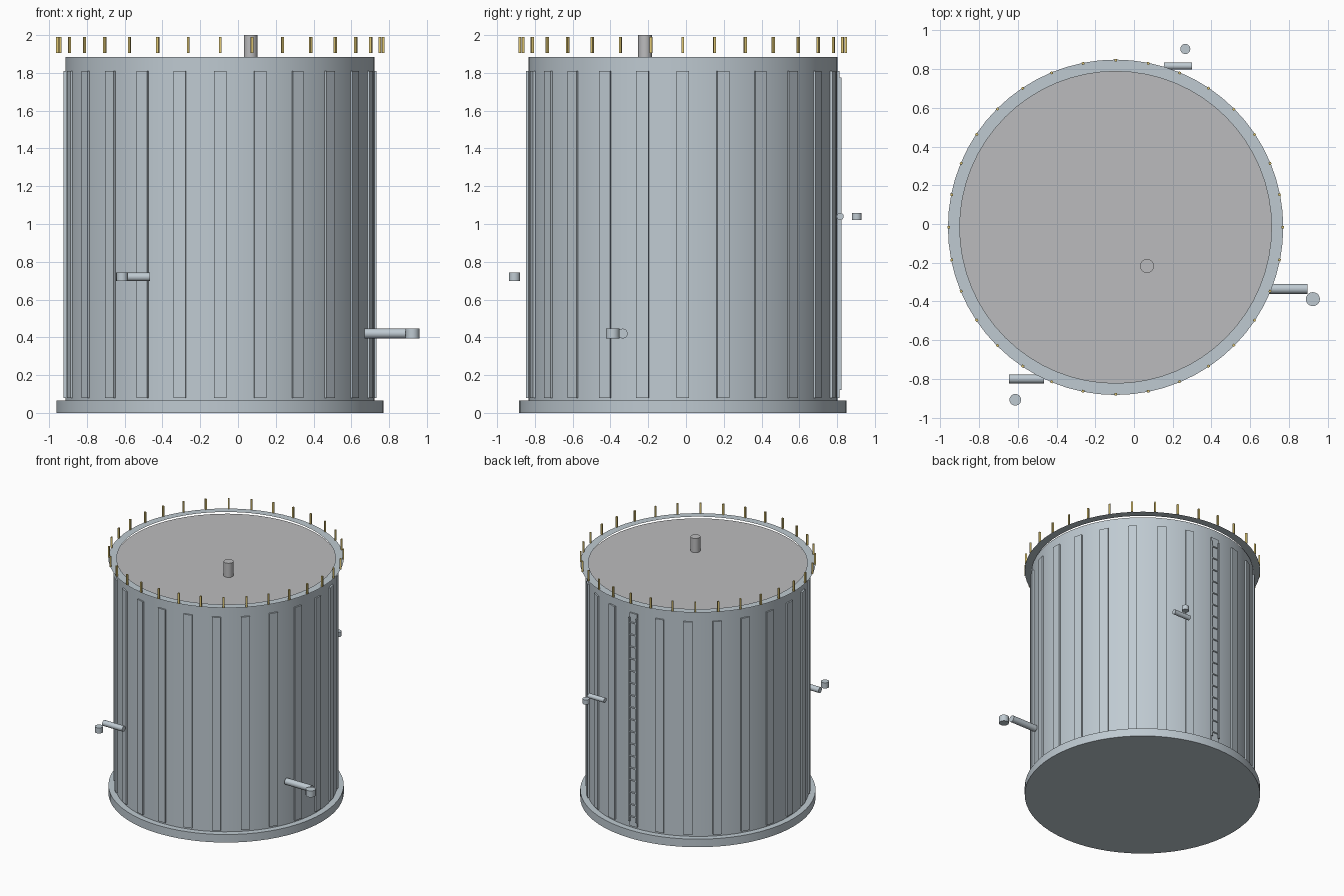
import bpy, bmesh, math
from mathutils import Matrix, Vector

if "Cube" in bpy.data.objects:
    bpy.data.objects.remove(bpy.data.objects["Cube"])

CX, CY = -0.095, -0.017          # tank axis
R_SHELL, R_BASE = 0.818, 0.866
Z_ROOF, Z_WALK = 1.885, 1.905


def material(name, rgb):
    m = bpy.data.materials.new(name)
    m.diffuse_color = (*rgb, 1)
    m.use_nodes = True
    m.node_tree.nodes["Principled BSDF"].inputs["Base Color"].default_value = m.diffuse_color
    return m


steel = material("steel", (0.52, 0.59, 0.64))
roof_grey = material("roof_grey", (0.50, 0.50, 0.51))
yellow = material("safety_yellow", (0.75, 0.58, 0.18))


def finish(bm, name, mat, smooth=True):
    me = bpy.data.meshes.new(name)
    bm.to_mesh(me)
    bm.free()
    ob = bpy.data.objects.new(name, me)
    bpy.context.collection.objects.link(ob)
    me.materials.append(mat)
    if smooth:
        bpy.ops.object.select_all(action='DESELECT')
        ob.select_set(True)
        bpy.context.view_layer.objects.active = ob
        bpy.ops.object.shade_smooth_by_angle(angle=math.radians(30))
    return ob


def add_cyl(bm, a, b, r, sides=24, caps=True):
    a, b = Vector(a), Vector(b)
    rot = (b - a).to_track_quat('Z', 'Y').to_matrix().to_4x4()
    bmesh.ops.create_cone(bm, cap_ends=caps, segments=sides, radius1=r, radius2=r,
                          depth=(b - a).length,
                          matrix=Matrix.Translation((a + b) / 2) @ rot)


def cylinder(name, a, b, r, mat=steel, sides=24, caps=True):
    bm = bmesh.new()
    add_cyl(bm, a, b, r, sides, caps)
    return finish(bm, name, mat)


def add_box(bm, centre, size, angle=0.0):
    # box placed in tank coordinates, then turned around the tank axis
    m = (Matrix.Translation((CX, CY, 0)) @ Matrix.Rotation(angle, 4, 'Z')
         @ Matrix.Translation(centre) @ Matrix.Diagonal((*size, 1)))
    bmesh.ops.create_cube(bm, size=1, matrix=m)


# Base and shell
cylinder("base_slab", (CX, CY, 0), (CX, CY, 0.065), R_BASE, sides=64)
cylinder("tank_shell", (CX, CY, 0.03), (CX, CY, Z_ROOF), R_SHELL, sides=64, caps=False)

# Flat roof
bm = bmesh.new()
bmesh.ops.create_circle(bm, cap_ends=True, segments=64, radius=R_SHELL,
                        matrix=Matrix.Translation((CX, CY, Z_ROOF)))
finish(bm, "roof", roof_grey, smooth=False)

# Thin walkway ring floating just above the roof edge
bm = bmesh.new()
N = 64
loops = [[bm.verts.new((CX + r * math.cos(2 * math.pi * i / N),
                        CY + r * math.sin(2 * math.pi * i / N), Z_WALK))
          for i in range(N)] for r in (0.805, R_BASE)]
for i in range(N):
    j = (i + 1) % N
    bm.faces.new((loops[0][i], loops[1][i], loops[1][j], loops[0][j]))
finish(bm, "walkway_ring", steel, smooth=False)

# Vertical wall ribs
bm = bmesh.new()
for i in range(24):
    add_box(bm, (0.817, 0, 0.945), (0.024, 0.066, 1.73), i * math.tau / 24)
finish(bm, "wall_ribs", steel, smooth=False)

# Railing posts
bm = bmesh.new()
for i in range(32):
    add_box(bm, (0.863, 0, 1.948), (0.013, 0.013, 0.085), i * math.tau / 32)
finish(bm, "railing_posts", yellow, smooth=False)

# Roof vent
cylinder("roof_vent", (0.067, -0.217, Z_ROOF - 0.005), (0.067, -0.217, 2.0), 0.036, roof_grey)

# Side pipes, each with a short upright valve: x0, x1, y, z, radius, valve x, y, radius
pipes = {
    "front": (-0.645, -0.465, -0.80, 0.72, 0.0225, -0.613, -0.908, 0.030),
    "right": (0.670, 0.895, -0.335, 0.42, 0.026, 0.924, -0.388, 0.036),
    "back": (0.155, 0.300, 0.816, 1.04, 0.019, 0.265, 0.904, 0.026),
}
for side, (x0, x1, y, z, r, vx, vy, vr) in pipes.items():
    cylinder(side + "_pipe", (x0, y, z), (x1, y, z), r)
    cylinder(side + "_valve", (vx, vy, z - r), (vx, vy, z + r), vr)

# Ladder on the back wall
bm = bmesh.new()
for s in (-1, 1):
    add_box(bm, (s * 0.032, 0.832, 0.948), (0.012, 0.018, 1.655))
for i in range(17):
    z = 0.16 + i * 1.575 / 16
    add_cyl(bm, (CX - 0.032, CY + 0.832, z), (CX + 0.032, CY + 0.832, z), 0.006, 8)
finish(bm, "ladder", steel)
